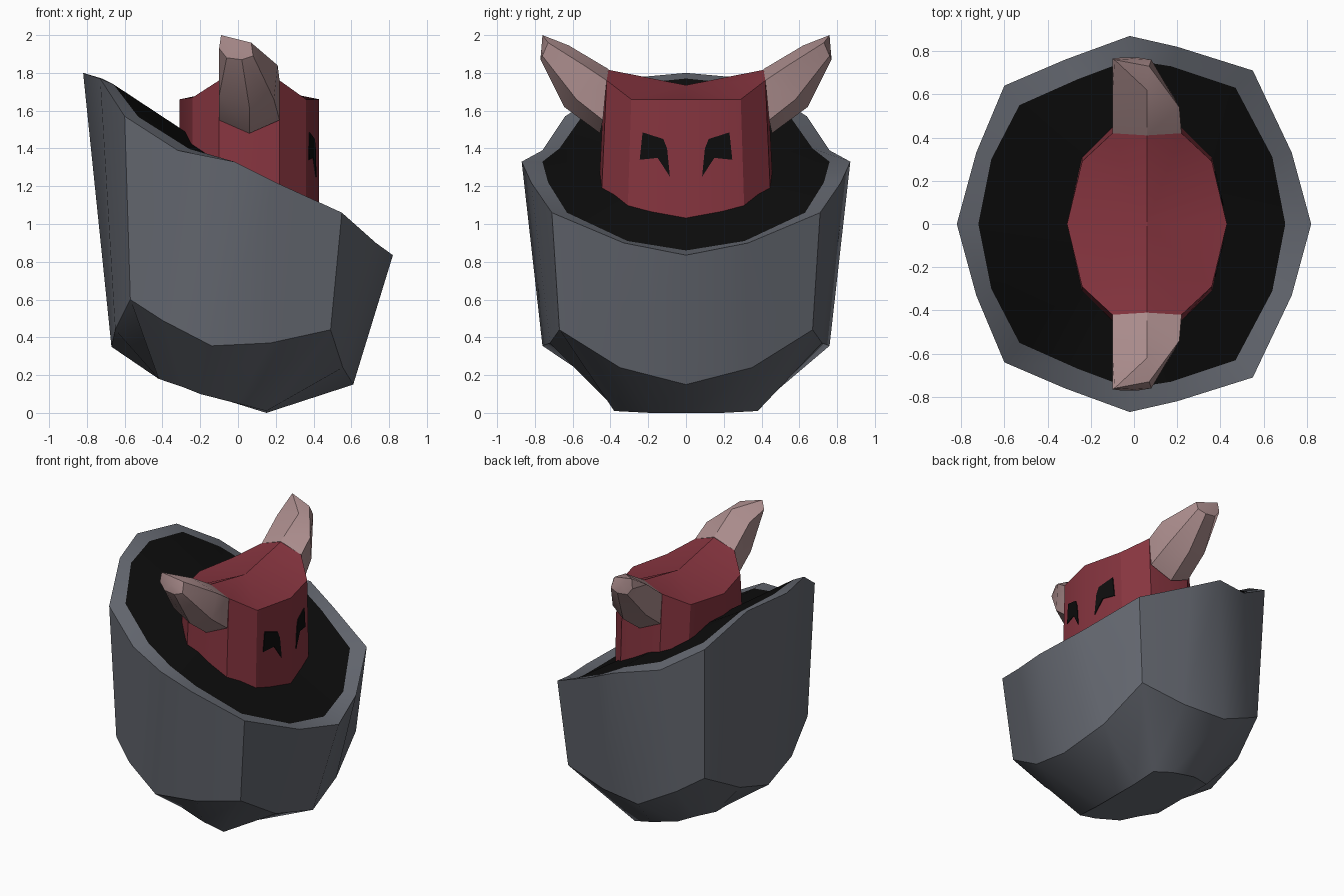
import bpy, bmesh, math

if "Cube" in bpy.data.objects:
    bpy.data.objects.remove(bpy.data.objects["Cube"])


def material(name, rgb):
    m = bpy.data.materials.new(name)
    m.diffuse_color = (*rgb, 1)
    m.use_nodes = True
    m.node_tree.nodes["Principled BSDF"].inputs["Base Color"].default_value = m.diffuse_color
    return m


GREY = material("slate_grey", (0.13, 0.14, 0.165))
BLACK = material("black", (0.004, 0.004, 0.004))
RED = material("dark_red", (0.24, 0.035, 0.05))
PINK = material("dusty_pink", (0.40, 0.26, 0.26))


def ring(half):
    """Close a half outline by mirroring it across y = 0."""
    return half + [(x, -y, z) for x, y, z in half[-2:0:-1]]


def loft(name, rings, mat, start=None, end=None, angle=30):
    """Skin rings of equal length; start / end are fan centres or 'face'."""
    bm = bmesh.new()
    loops = [[bm.verts.new(p) for p in r] for r in rings]
    n = len(rings[0])
    for a, b in zip(loops, loops[1:]):
        for i in range(n):
            j = (i + 1) % n
            bm.faces.new((a[i], a[j], b[j], b[i]))
    for loop, cap in ((loops[0], start), (loops[-1], end)):
        if cap == 'face':
            bm.faces.new(loop)
        elif cap:
            c = bm.verts.new(cap)
            for i in range(n):
                bm.faces.new((loop[i], loop[(i + 1) % n], c))
    bmesh.ops.recalc_face_normals(bm, faces=bm.faces)
    if len(rings) == 1 and sum(f.normal.z for f in bm.faces) < 0:
        bmesh.ops.reverse_faces(bm, faces=bm.faces)
    mesh = bpy.data.meshes.new(name)
    bm.to_mesh(mesh)
    bm.free()
    mesh.materials.append(mat)
    ob = bpy.data.objects.new(name, mesh)
    bpy.context.collection.objects.link(ob)
    bpy.ops.object.select_all(action='DESELECT')
    ob.select_set(True)
    bpy.context.view_layer.objects.active = ob
    bpy.ops.object.shade_smooth_by_angle(angle=math.radians(angle))
    return ob


# Pot: faceted base, tilted walls and a thick rim
base = ring([(.15, 0, 0), (.15, .19, 0), (.15, .38, .01), (0, .40, .05), (-.20, .38, .10),
             (-.30, .32, .14), (-.42, .25, .18), (-.42, .12, .18), (-.42, 0, .18)])
belly = ring([(.61, 0, .15), (.555, .35, .24), (.49, .67, .44), (.17, .72, .37), (-.14, .76, .355),
              (-.40, .69, .49), (-.57, .60, .60), (-.65, .30, .44), (-.67, 0, .35)])
rim = ring([(.82, 0, .835), (.73, .33, .90), (.55, .71, 1.06), (.20, .82, 1.22), (-.02, .87, 1.33),
            (-.32, .76, 1.39), (-.60, .64, 1.57), (-.73, .33, 1.77), (-.82, 0, 1.80)])
lip = ring([(.70, 0, .86), (.64, .31, .91), (.47, .63, 1.06), (.17, .73, 1.22), (-.02, .76, 1.33),
            (-.26, .67, 1.40), (-.53, .55, 1.57), (-.66, .30, 1.74), (-.72, 0, 1.77)])
loft("pot", [base, belly, rim, lip], GREY, start='face')

# Dark surface filling the pot opening
loft("dark_filling", [lip], BLACK, end=(0, 0, 1.305))

# Head: leaning prism with a saddle-shaped top
crown = ring([(.43, 0, 1.66), (.36, .29, 1.66), (.22, .42, 1.76), (.06, .43, 1.82),
              (-.10, .42, 1.76), (-.24, .29, 1.67), (-.31, 0, 1.66)])
neck = [(x, y * 1.07, 1.24 - .62 * x) for x, y, z in crown]
loft("head", [neck, crown], RED, start='face', end=(.06, 0, 1.735))

# Horn sections from root to tip, and eye outline in y, z
root = [(.06, .41, 1.82), (.22, .42, 1.76), (.22, .44, 1.55), (.06, .455, 1.48),
        (-.10, .44, 1.55), (-.10, .42, 1.76)]
bend = [(.06, .62, 1.945), (.21, .54, 1.84), (.19, .58, 1.66), (.06, .645, 1.62),
        (-.10, .61, 1.68), (-.10, .60, 1.90)]
tip = [(-.09, .76, 2.0), (.07, .73, 1.96), (.08, .76, 1.89), (.02, .77, 1.87),
       (-.06, .77, 1.88), (-.10, .765, 1.93)]
eye = [(.23, 1.485), (.12, 1.45), (.10, 1.40), (.085, 1.25), (.15, 1.35), (.245, 1.34)]

for side, s in (("left", 1), ("right", -1)):
    horn = [[(x, s * y, z) for x, y, z in r] for r in (root, bend, tip)]
    loft(side + "_horn", horn, PINK, start='face', end=(-.01, s * .765, 1.935))
    plate = [[(.43 - .24 * y + d, s * y, z) for y, z in eye] for d in (-.02, .006)]
    loft(side + "_eye", plate, BLACK, start='face', end='face')
